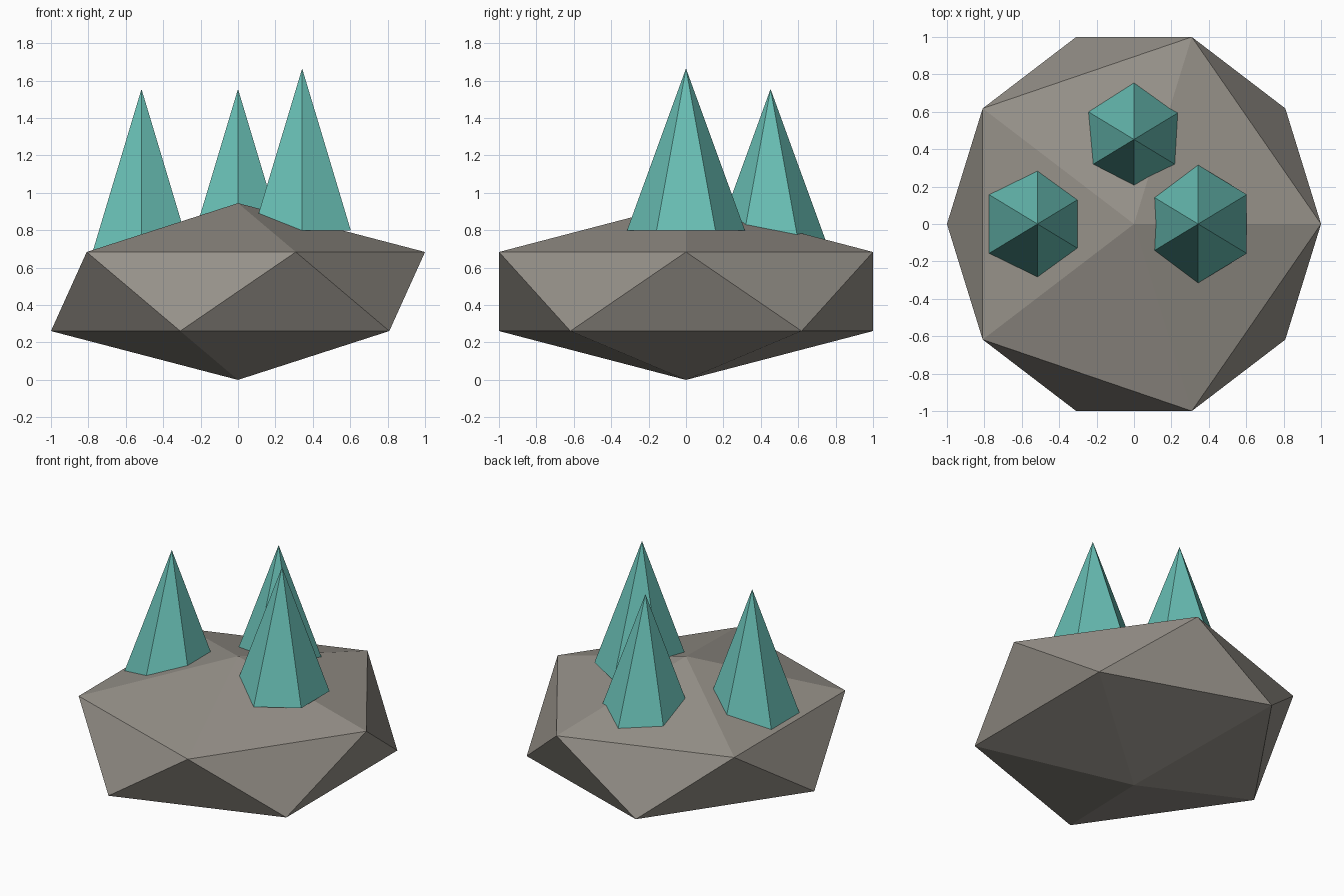
import bpy
import bmesh
from math import radians
from mathutils import Matrix

cube = bpy.data.objects.get("Cube")
if cube:
    bpy.data.objects.remove(cube, do_unlink=True)


def material(name, rgb):
    mat = bpy.data.materials.new(name)
    mat.use_nodes = True
    color = (*rgb, 1)
    mat.diffuse_color = color
    mat.node_tree.nodes["Principled BSDF"].inputs["Base Color"].default_value = color
    return mat


def add_object(name, bm, mat):
    bmesh.ops.recalc_face_normals(bm, faces=bm.faces)
    mesh = bpy.data.meshes.new(name)
    bm.to_mesh(mesh)
    bm.free()
    mesh.materials.append(mat)
    obj = bpy.data.objects.new(name, mesh)
    bpy.context.collection.objects.link(obj)
    return obj


stone = material("warm grey stone", (0.305, 0.283, 0.25))
teal = material("teal crystal", (0.14, 0.52, 0.46))

# Rock: a squashed icosahedron standing on its lowest point
bm = bmesh.new()
bmesh.ops.create_icosphere(bm, subdivisions=1, radius=1)
bmesh.ops.scale(bm, vec=(1.118, 1.1755, 0.4725), verts=bm.verts)
bmesh.ops.translate(bm, vec=(0, 0, 0.4725), verts=bm.verts)
add_object("rock", bm, stone)

# Crystals: six-sided spikes, slightly wider in depth, sunk into the rock
HEIGHT = 0.865


def crystal(name, x, y, base_z):
    bm = bmesh.new()
    bmesh.ops.create_cone(bm, cap_ends=True, segments=6, radius1=0.3, radius2=0,
                          depth=HEIGHT, matrix=Matrix.Rotation(radians(0), 4, "Z"))
    bmesh.ops.remove_doubles(bm, verts=bm.verts, dist=0.0001)
    # Put one corner of the base towards the front
    front = min(bm.verts, key=lambda v: v.co.y)
    if abs(front.co.x) > 0.01:
        bmesh.ops.rotate(bm, verts=bm.verts, matrix=Matrix.Rotation(radians(30), 3, "Z"))
    bmesh.ops.scale(bm, vec=(1, 1.05, 1), verts=bm.verts)
    bmesh.ops.translate(bm, vec=(x, y, base_z + HEIGHT / 2), verts=bm.verts)
    add_object(name, bm, teal)


crystal("left_crystal", 0.343, 0, 0.8)
crystal("right_crystal", -0.516, 0, 0.69)
crystal("back_crystal", 0, 0.452, 0.69)
